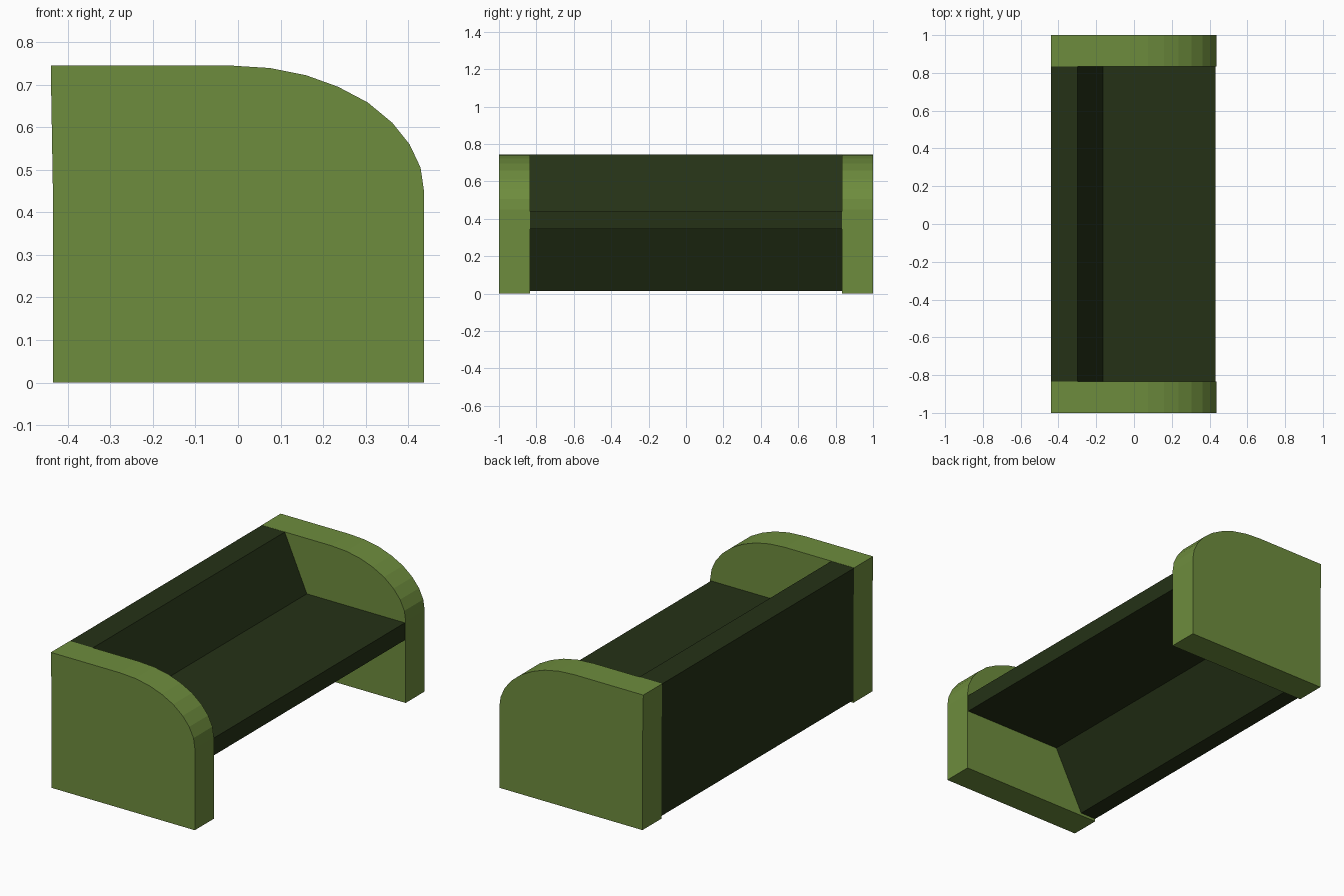
import bpy, bmesh

if "Cube" in bpy.data.objects:
    bpy.data.objects.remove(bpy.data.objects["Cube"])


def material(name, rgb):
    m = bpy.data.materials.new(name)
    m.diffuse_color = (*rgb, 1)
    m.use_nodes = True
    m.node_tree.nodes["Principled BSDF"].inputs["Base Color"].default_value = m.diffuse_color
    return m


def extrude_profile(name, profile, y0, y1, mat):
    """Sweep an x-z outline from y0 to y1."""
    bm = bmesh.new()
    face = bm.faces.new([bm.verts.new((x, y0, z)) for x, z in profile])
    ext = bmesh.ops.extrude_face_region(bm, geom=[face], use_keep_orig=True)
    for v in ext["geom"]:
        if isinstance(v, bmesh.types.BMVert):
            v.co.y = y1
    bmesh.ops.recalc_face_normals(bm, faces=bm.faces[:])
    mesh = bpy.data.meshes.new(name)
    bm.to_mesh(mesh)
    bm.free()
    mesh.materials.append(mat)
    ob = bpy.data.objects.new(name, mesh)
    bpy.context.collection.objects.link(ob)
    return ob


light_green = material("light_green", (0.155, 0.264, 0.047))
dark_green = material("dark_green", (0.018, 0.031, 0.008))

# Armrests: slabs with a rounded front top corner
arm = [(-0.435, 0), (0.437, 0), (0.437, 0.45), (0.429, 0.505), (0.403, 0.56),
       (0.363, 0.61), (0.305, 0.658), (0.235, 0.695), (0.16, 0.722),
       (0.075, 0.739), (-0.02, 0.745), (-0.44, 0.745), (-0.435, 0.45)]
for side, s in (("left", -1), ("right", 1)):
    extrude_profile(side + "_armrest", arm, s * 1.0, s * 0.835, light_green)

# Seat slab joined to the slanted backrest, open underneath
seat_back = [(-0.435, 0.015), (-0.34, 0.015), (-0.17, 0.345), (0.432, 0.345),
             (0.432, 0.44), (-0.165, 0.44), (-0.30, 0.744), (-0.44, 0.744),
             (-0.435, 0.45)]
extrude_profile("seat_and_backrest", seat_back, -0.835, 0.835, dark_green)
